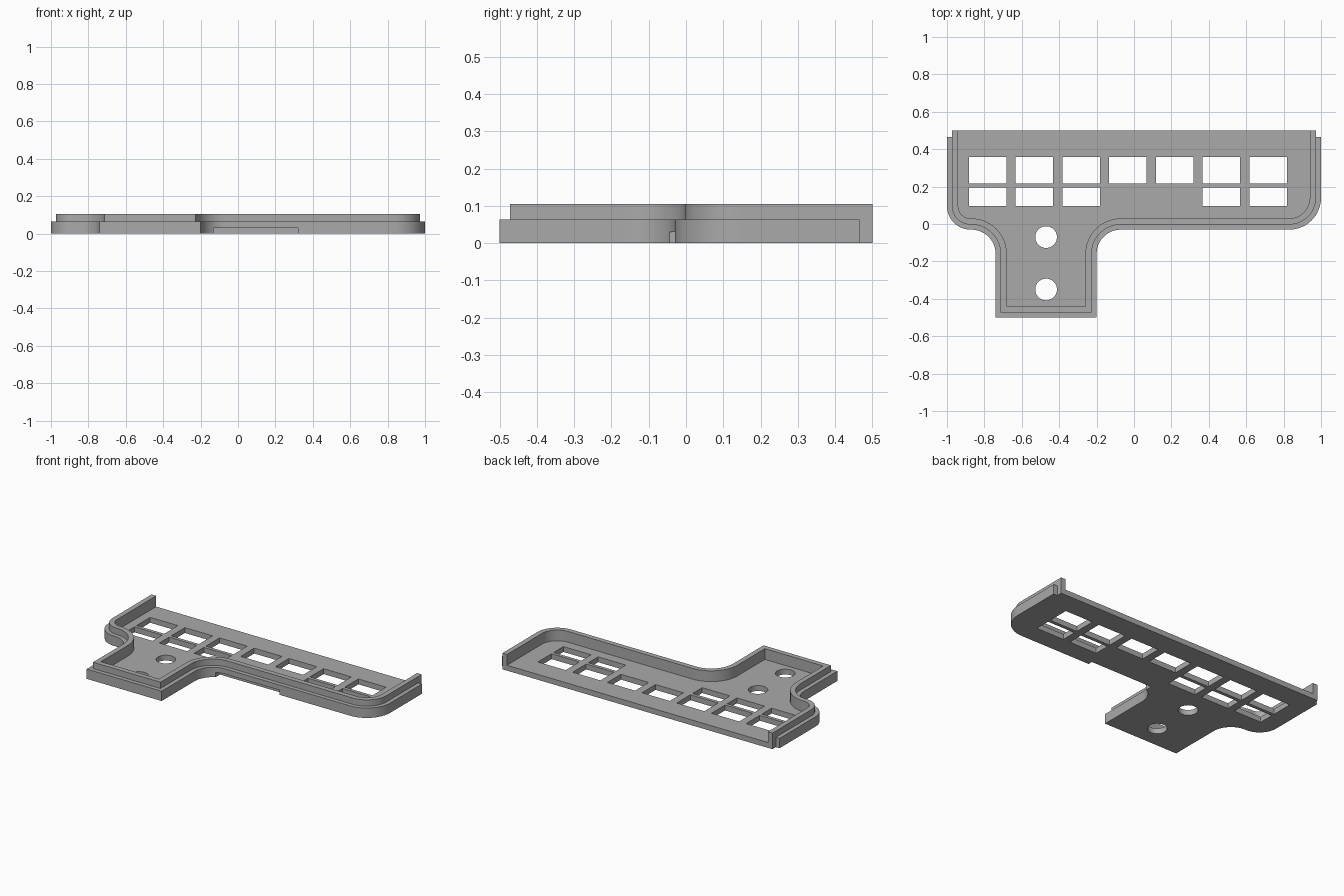
import bpy, bmesh, math
from mathutils import Vector

if "Cube" in bpy.data.objects:
    bpy.data.objects.remove(bpy.data.objects["Cube"])

FLOOR, STEP, TOP = 0.035, 0.064, 0.105

grey = bpy.data.materials.new("plain_grey")
grey.use_nodes = True
colour = (0.4, 0.4, 0.4, 1)
grey.diffuse_color = colour
grey.node_tree.nodes["Principled BSDF"].inputs["Base Color"].default_value = colour


def outline(d, back):
    """T-shaped outline inset by d, with rounded corners and a straight back."""
    corners = [(-1 + d, back, 0), (-1 + d, -0.03 + d, 0.125 - d),
               (-0.74 + d, -0.03 + d, 0.13 + d), (-0.74 + d, -0.5 + d, 0),
               (-0.2 - d, -0.5 + d, 0), (-0.2 - d, -0.03 + d, 0.13 + d),
               (1 - d, -0.03 + d, 0.17 - d), (1 - d, back, 0)]
    points = []
    for i, (x, y, r) in enumerate(corners):
        c = Vector((x, y))
        if r == 0:
            points.append(c)
            continue
        to_prev = (Vector(corners[i - 1][:2]) - c).normalized()
        to_next = (Vector(corners[i + 1][:2]) - c).normalized()
        centre = c + r * (to_prev + to_next)
        for k in range(13):
            t = math.pi / 2 * k / 12
            points.append(centre - r * (to_next * math.cos(t) + to_prev * math.sin(t)))
    return points


def rect(x0, x1, y0, y1):
    return [Vector(p) for p in ((x0, y0), (x1, y0), (x1, y1), (x0, y1))]


def circle(x, y, r, n=40):
    return [Vector((x + r * math.cos(a), y + r * math.sin(a)))
            for a in (2 * math.pi * k / n for k in range(n))]


def prisms(name, profiles, z0, z1):
    """Extrude each flat profile from z0 to z1 into one object."""
    bm = bmesh.new()
    for profile in profiles:
        face = bm.faces.new([bm.verts.new((p.x, p.y, z0)) for p in profile])
        top = bmesh.ops.extrude_face_region(bm, geom=[face])["geom"]
        verts = [v for v in top if isinstance(v, bmesh.types.BMVert)]
        bmesh.ops.translate(bm, verts=verts, vec=(0, 0, z1 - z0))
    bmesh.ops.recalc_face_normals(bm, faces=bm.faces)
    mesh = bpy.data.meshes.new(name)
    bm.to_mesh(mesh)
    bm.free()
    mesh.materials.append(grey)
    obj = bpy.data.objects.new(name, mesh)
    bpy.context.collection.objects.link(obj)
    return obj


def combine(target, tool, operation):
    mod = target.modifiers.new(tool.name, 'BOOLEAN')
    mod.operation, mod.object, mod.solver = operation, tool, 'EXACT'
    bpy.context.view_layer.objects.active = target
    bpy.ops.object.modifier_apply(modifier=mod.name)
    bpy.data.objects.remove(tool)


# Tray body: taller lip inside a lower stepped skirt
tray = prisms("tray", [outline(0.027, 0.5)], 0, TOP)
combine(tray, prisms("skirt", [outline(0, 0.465)], 0, STEP), 'UNION')

# Hollow, open at the back
combine(tray, prisms("hollow", [outline(0.06, 0.6)], FLOOR, 0.2), 'DIFFERENCE')

# Two rows of windows and two round holes through the floor
openings = [circle(-0.47, y, 0.058) for y in (-0.07, -0.35)]
for i in range(7):
    x = -0.783 + 0.25 * i
    openings.append(rect(x - 0.1, x + 0.1, 0.217, 0.357))
    if i not in (3, 4):
        openings.append(rect(x - 0.1, x + 0.1, 0.095, 0.195))
combine(tray, prisms("openings", openings, -0.1, 0.2), 'DIFFERENCE')

# Shallow notch under the front edge
combine(tray, prisms("notch", [rect(-0.13, 0.32, -0.1, 0)], -0.1, 0.03), 'DIFFERENCE')

bpy.ops.object.select_all(action='DESELECT')
tray.select_set(True)
bpy.context.view_layer.objects.active = tray
bpy.ops.object.shade_smooth_by_angle(angle=math.radians(30))
